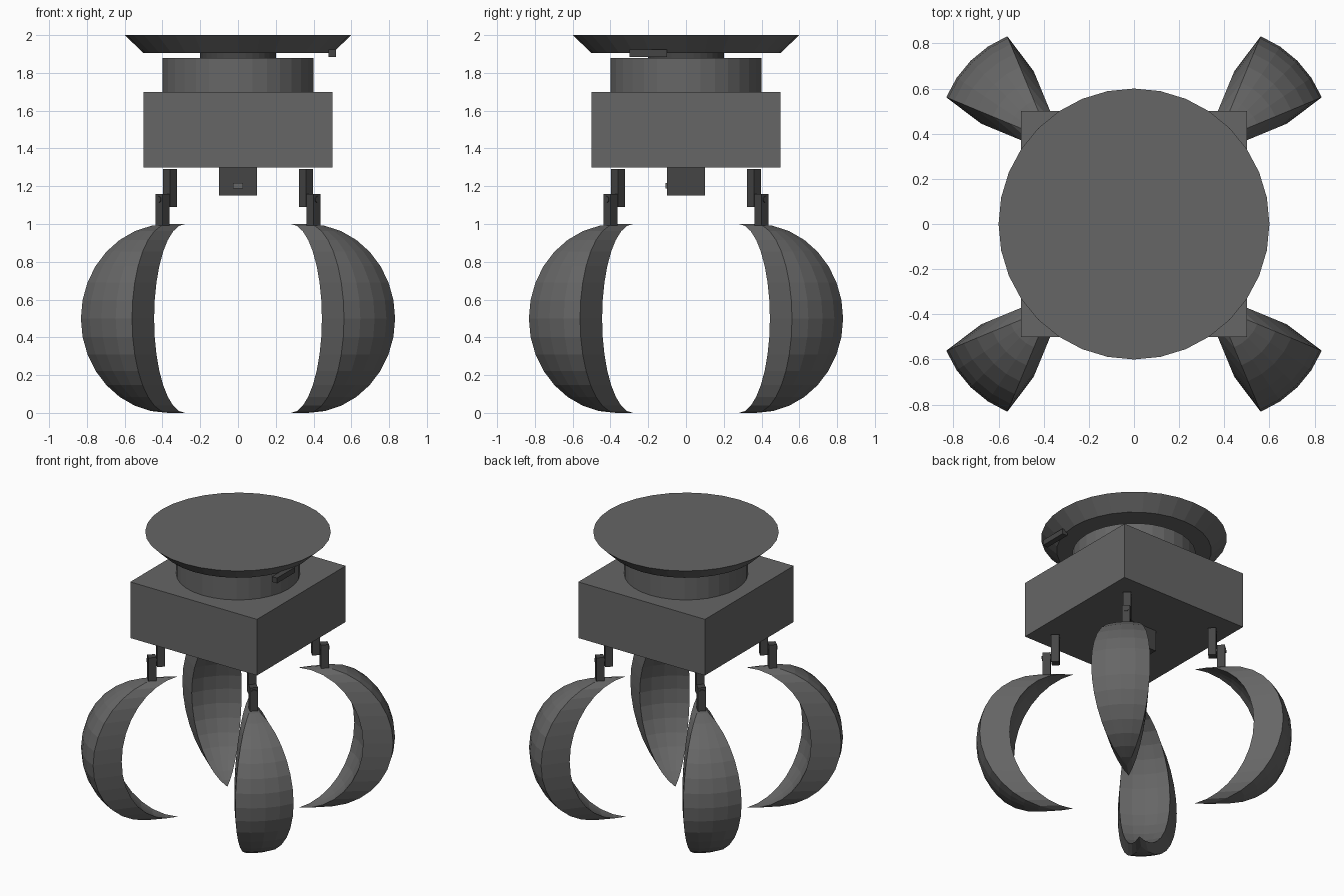
import bpy, bmesh, math
from mathutils import Matrix, Vector

if "Cube" in bpy.data.objects:
    bpy.data.objects.remove(bpy.data.objects["Cube"])


def material(name, value):
    m = bpy.data.materials.new(name)
    m.diffuse_color = (value, value, value, 1)
    m.use_nodes = True
    m.node_tree.nodes["Principled BSDF"].inputs["Base Color"].default_value = m.diffuse_color
    return m


grey = material("mid_grey", 0.133)
dark = material("dark_grey", 0.06)


def finish(name, bm, mat):
    bmesh.ops.recalc_face_normals(bm, faces=bm.faces)
    me = bpy.data.meshes.new(name)
    bm.to_mesh(me)
    bm.free()
    me.materials.append(mat)
    ob = bpy.data.objects.new(name, me)
    bpy.context.collection.objects.link(ob)
    return ob


def box(name, lo, hi, mat, turn=0.0):
    """Box between two corners, then turned about the z axis."""
    lo, hi = Vector(lo), Vector(hi)
    bm = bmesh.new()
    bmesh.ops.create_cube(bm, size=1, matrix=Matrix.Translation((lo + hi) / 2)
                          @ Matrix.Diagonal((*(hi - lo), 1)))
    bm.transform(Matrix.Rotation(turn, 4, 'Z'))
    return finish(name, bm, mat)


def cone(name, r1, r2, z1, z2, mat):
    bm = bmesh.new()
    bmesh.ops.create_cone(bm, cap_ends=True, segments=32, radius1=r1, radius2=r2,
                          depth=z2 - z1, matrix=Matrix.Translation((0, 0, (z1 + z2) / 2)))
    return finish(name, bm, mat)


def claw(name, turn):
    """Thick slice of a sphere: outer skin, smaller inner skin, side walls."""
    rings, cols = 16, 4
    bm = bmesh.new()

    def skin(centre, radius):
        rows = []
        for i in range(rings + 1):
            a = math.pi * i / rings
            r, z = radius * math.sin(a), 0.5 + 0.5 * math.cos(a)
            if i in (0, rings):
                rows.append([bm.verts.new((centre, 0, z))] * (cols + 1))
                continue
            row = []
            for j in range(cols + 1):
                b = math.radians(-22.5 + 45 * j / cols)
                row.append(bm.verts.new((centre + r * math.cos(b), r * math.sin(b), z)))
            rows.append(row)
        return rows

    def face(*vs):
        bm.faces.new(list(dict.fromkeys(vs)))

    outer, inner = skin(0.523, 0.5), skin(0.396, 0.429)
    for i in range(rings):
        for g in (outer, inner):
            for j in range(cols):
                face(g[i][j], g[i][j + 1], g[i + 1][j + 1], g[i + 1][j])
        for j in (0, cols):
            face(outer[i][j], outer[i + 1][j], inner[i + 1][j], inner[i][j])
    bm.transform(Matrix.Rotation(turn, 4, 'Z'))
    return finish(name, bm, grey)


def pin(name, turn):
    """Hinge pin pointing outward through both links."""
    bm = bmesh.new()
    bmesh.ops.create_cone(bm, cap_ends=True, segments=16, radius1=0.017, radius2=0.017,
                          depth=0.115, matrix=Matrix.Rotation(turn, 4, 'Z')
                          @ Matrix.Translation((0.54, 0, 1.13))
                          @ Matrix.Rotation(math.pi / 2, 4, 'Y'))
    return finish(name, bm, dark)


# Mounting plate, neck, turntable and body
cone("mounting_plate", 0.5, 0.6, 1.905, 2.0, grey)
cone("neck", 0.2, 0.2, 1.87, 1.91, dark)
cone("turntable", 0.4, 0.4, 1.7, 1.88, grey)
box("body", (-0.5, -0.5, 1.3), (0.5, 0.5, 1.7), grey)

# Bar on the plate rim, sensor block and its small window
box("rim_bar", (0.478, -0.3, 1.885), (0.518, -0.1, 1.923), dark)
box("sensor_block", (-0.1, -0.1, 1.15), (0.1, 0.1, 1.3), dark)
box("sensor_window", (-0.026, -0.109, 1.187), (0.026, -0.1, 1.217), grey)

# Four claws on the diagonals, each hung from two links and a pin
for k in range(4):
    t = math.radians(45 + 90 * k)
    claw(f"claw_{k + 1}", t)
    box(f"upper_link_{k + 1}", (0.483, -0.026, 1.09), (0.535, 0.026, 1.29), dark, t)
    box(f"lower_link_{k + 1}", (0.54, -0.026, 0.985), (0.592, 0.026, 1.16), dark, t)
    pin(f"hinge_pin_{k + 1}", t)
